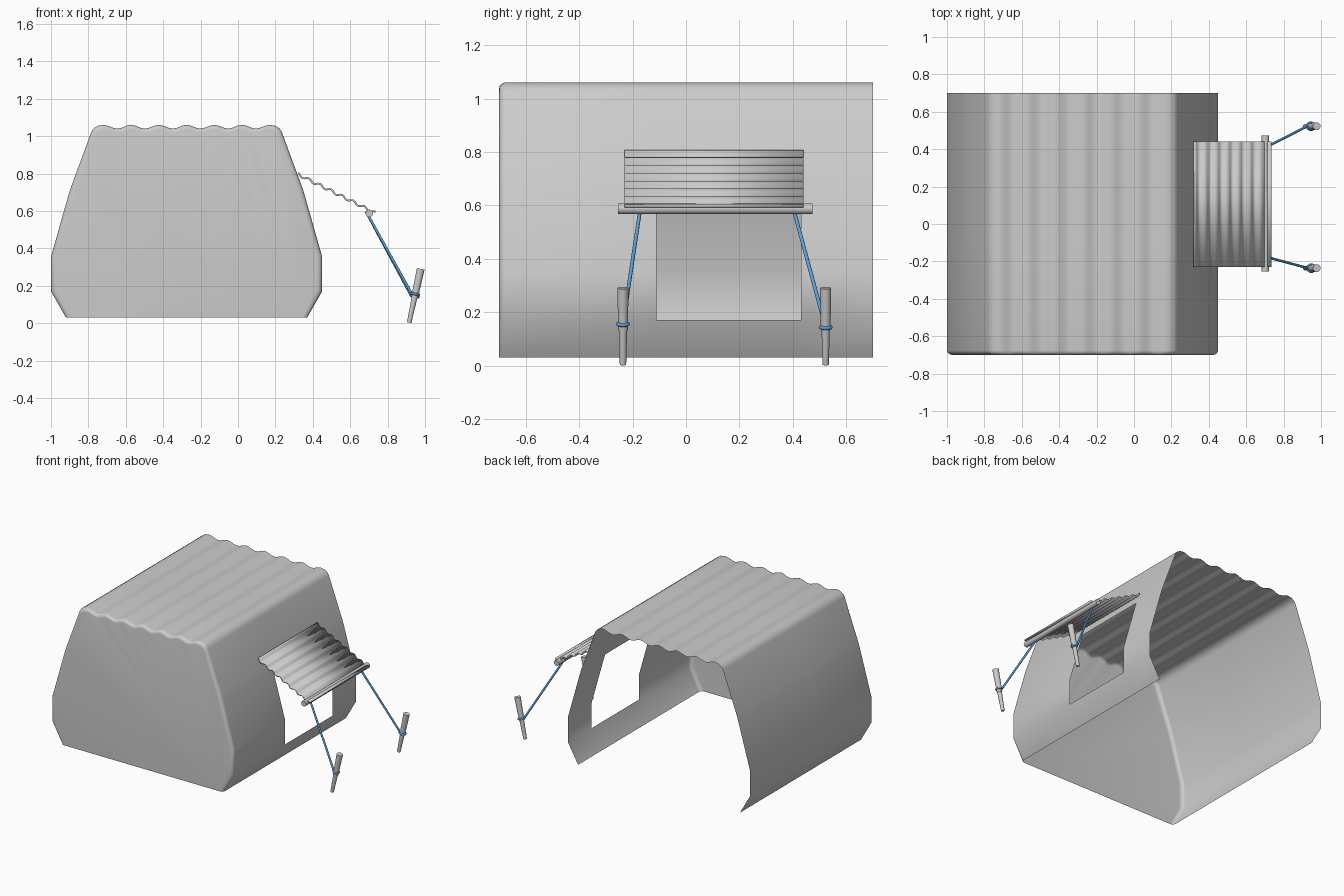
import bpy, bmesh, math
from mathutils import Vector

if "Cube" in bpy.data.objects:
    bpy.data.objects.remove(bpy.data.objects["Cube"])

rope_mat = bpy.data.materials.new("blue_rope")
rope_mat.diffuse_color = (0.1, 0.35, 0.7, 1)
rope_mat.use_nodes = True
rope_mat.node_tree.nodes["Principled BSDF"].inputs["Base Color"].default_value = rope_mat.diffuse_color


def finish(name, bm, angle=40, mat=None, fix=True):
    if fix:
        bmesh.ops.recalc_face_normals(bm, faces=bm.faces)
    me = bpy.data.meshes.new(name)
    bm.to_mesh(me)
    bm.free()
    ob = bpy.data.objects.new(name, me)
    bpy.context.collection.objects.link(ob)
    if mat:
        me.materials.append(mat)
    bpy.ops.object.select_all(action='DESELECT')
    ob.select_set(True)
    bpy.context.view_layer.objects.active = ob
    bpy.ops.object.shade_smooth_by_angle(angle=math.radians(angle))
    return ob


def rod(bm, a, b, r1, r2=None, sides=16):
    a, b = Vector(a), Vector(b)
    d = b - a
    m = d.to_track_quat('Z', 'Y').to_matrix().to_4x4()
    m.translation = (a + b) / 2
    bmesh.ops.create_cone(bm, cap_ends=True, segments=sides, radius1=r1,
                          radius2=r2 or r1, depth=d.length, matrix=m)


def loft(bm, rings):
    rows = [[bm.verts.new(p) for p in ring] for ring in rings]
    for r, s in zip(rows, rows[1:]):
        for i in range(len(r) - 1):
            bm.faces.new((r[i], r[i + 1], s[i + 1], s[i]))
    return rows


# Shelter: wavy roof and bent sides, open at the back and underneath
CX = -0.275
DOOR_TOP = 0.73
left = [(-0.92, 0.03), (-1, 0.17), (-1, 0.355), (-0.905, 0.69), (-0.892, DOOR_TOP),
        (-0.785, 1.02), (-0.773, 1.04), (-0.75, 1.055)]
N = 48
roof = [(-0.72 + 0.89 * i / N, 1.05 + 0.01 * math.cos(12 * math.pi * i / N))
        for i in range(N + 1)]
profile = left + roof + [(2 * CX - x, z) for x, z in reversed(left)]


def ring(y, inset=0):
    s = 1 - inset / 0.6
    return [(CX + (x - CX) * s, y, z if z < 0.05 else 0.5 + (z - 0.5) * s)
            for x, z in profile]


bm = bmesh.new()
R = 0.025
rings = [ring(y) for y in (0.7, 0.43, -0.11)]
for k in range(6):
    a = math.pi / 2 * k / 5
    rings.append(ring(-0.7 + R - R * math.sin(a), R * (1 - math.cos(a))))
rows = loft(bm, rings)
bm.faces.new(rows[-1])
# Door opening in the right side
door = [f for f in bm.faces
        if f.calc_center_median().x > 0.3
        and -0.11 < f.calc_center_median().y < 0.43
        and 0.17 < f.calc_center_median().z < DOOR_TOP]
bmesh.ops.delete(bm, geom=door, context='FACES')
finish("shelter_shell", bm, 50)

# Corrugated awning over the door
bm = bmesh.new()
start, end = Vector((0.318, 0, 0.797)), Vector((0.732, 0, 0.59))
d = end - start
n = Vector((-d.z, 0, d.x)).normalized()
M = 56
line = [start + d * i / M + n * 0.007 * math.cos(14 * math.pi * i / M)
        for i in range(M + 1)]
loft(bm, [[(p.x, y, p.z) for p in line] for y in (0.44, -0.23)])
awning = finish("awning", bm)
sol = awning.modifiers.new("thickness", 'SOLIDIFY')
sol.thickness = 0.01
sol.offset = 0

# Rod along the awning's outer edge
bm = bmesh.new()
rod(bm, (0.702, -0.255, 0.587), (0.702, 0.473, 0.587), 0.02)
finish("awning_rod", bm)

# Pegs, guy ropes and rope loops
foot, tip = Vector((0.915, 0, 0.003)), Vector((0.977, 0, 0.29))
for side, y, top_y, t in (("front", -0.236, -0.17, 0.53), ("back", 0.523, 0.4, 0.49)):
    off = Vector((0, y, 0))
    at = lambda f: foot.lerp(tip, f) + off
    bm = bmesh.new()
    rod(bm, at(0), at(0.55), 0.012, 0.016)
    rod(bm, at(0.45), at(1), 0.018, 0.021)
    finish(side + "_peg", bm)

    bm = bmesh.new()
    rod(bm, (0.685, top_y, 0.595), at(t) + Vector((-0.018, 0, 0)), 0.007, sides=10)
    finish(side + "_rope", bm, mat=rope_mat)

    q = (tip - foot).to_track_quat('Z', 'Y')
    bpy.ops.mesh.primitive_torus_add(
        major_radius=0.019, minor_radius=0.007, major_segments=20, minor_segments=8,
        location=at(t), rotation=q.to_euler())
    loop = bpy.context.object
    loop.name = side + "_rope_loop"
    loop.data.materials.append(rope_mat)
    bpy.ops.object.shade_smooth()
